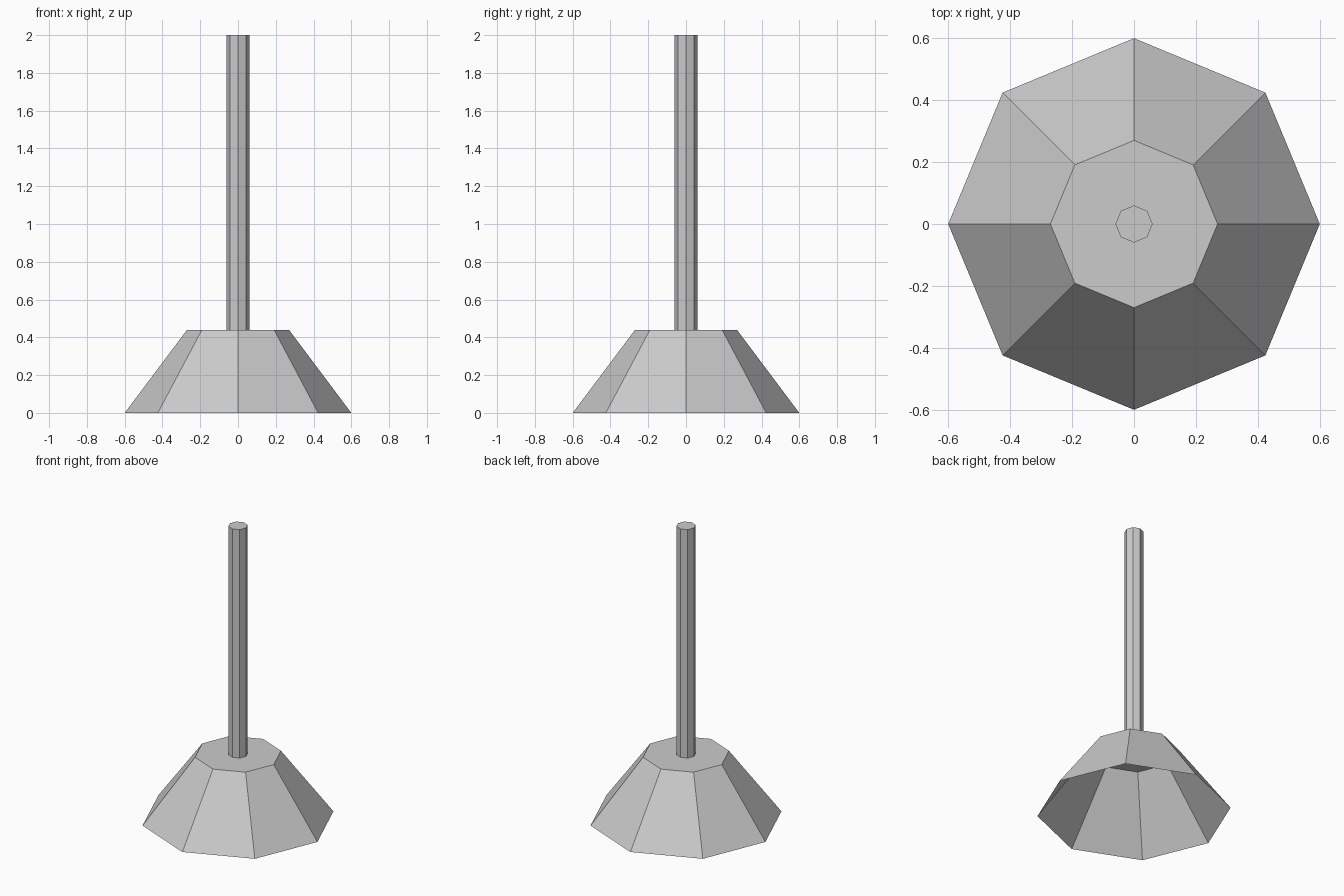
import bpy
import bmesh

if "Cube" in bpy.data.objects:
    bpy.data.objects.remove(bpy.data.objects["Cube"])

SIDES = 8


def frustum(name, r_bottom, r_top, z0, z1, open_bottom=False):
    """Eight-sided tapered prism with corners on the x and y axes."""
    bpy.ops.mesh.primitive_cone_add(
        vertices=SIDES, radius1=r_bottom, radius2=r_top,
        depth=z1 - z0, location=(0, 0, (z0 + z1) / 2))
    ob = bpy.context.object
    ob.name = name
    if open_bottom:
        bm = bmesh.new()
        bm.from_mesh(ob.data)
        bottom = [f for f in bm.faces if f.normal.z < -0.9]
        bmesh.ops.delete(bm, geom=bottom, context='FACES_ONLY')
        bm.to_mesh(ob.data)
        bm.free()
    return ob


# Hollow flared cup, a thin shell open underneath
frustum("plunger_cup", 0.60, 0.27, 0.0, 0.44, open_bottom=True)

# Straight handle standing on the cup
frustum("handle", 0.06, 0.06, 0.44, 2.0)
